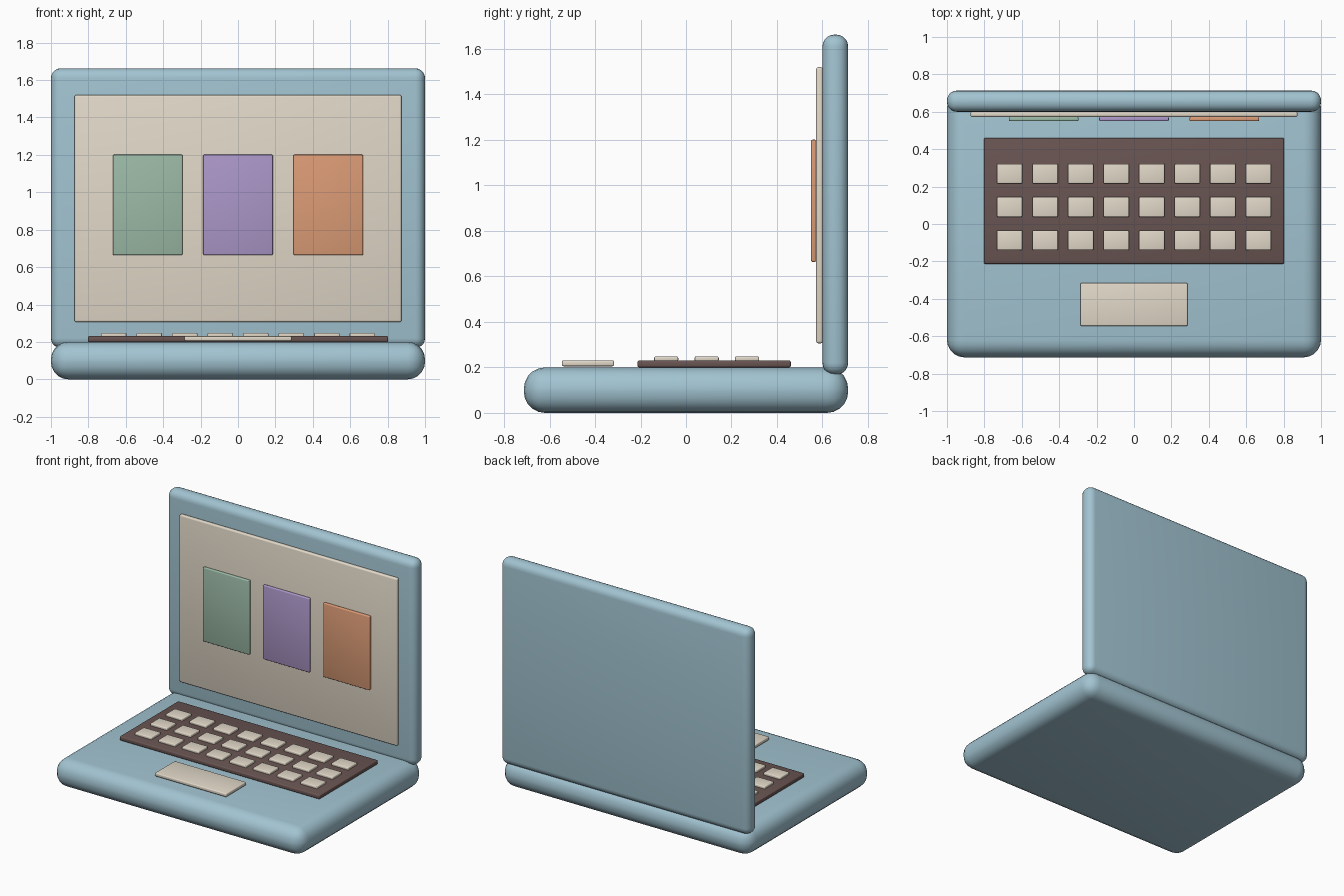
import bpy

if "Cube" in bpy.data.objects:
    bpy.data.objects.remove(bpy.data.objects["Cube"])


def material(name, rgb):
    m = bpy.data.materials.new(name)
    m.diffuse_color = (*rgb, 1)
    m.use_nodes = True
    m.node_tree.nodes["Principled BSDF"].inputs["Base Color"].default_value = m.diffuse_color
    return m


BLUE = material("blue", (0.36, 0.55, 0.64))
CREAM = material("cream", (0.76, 0.69, 0.58))
BROWN = material("brown", (0.14, 0.09, 0.085))
GREEN = material("green", (0.33, 0.49, 0.38))
PURPLE = material("purple", (0.41, 0.31, 0.58))
ORANGE = material("orange", (0.71, 0.33, 0.18))


def box(name, lo, hi, mat, bevel, segments=3):
    """Rounded box between two opposite corners."""
    bpy.ops.mesh.primitive_cube_add(
        size=1, location=[(a + b) / 2 for a, b in zip(lo, hi)])
    ob = bpy.context.object
    ob.name = name
    ob.scale = [b - a for a, b in zip(lo, hi)]
    bpy.ops.object.transform_apply(location=False, rotation=False, scale=True)
    mod = ob.modifiers.new("bevel", 'BEVEL')
    mod.width = bevel
    mod.segments = segments
    bpy.ops.object.modifier_apply(modifier=mod.name)
    bpy.ops.object.shade_smooth_by_angle()
    ob.data.materials.append(mat)
    return ob


# Body and upright lid
box("base", (-1, -0.713, 0), (1, 0.713, 0.2), BLUE, 0.093, 5)
box("lid", (-1, 0.6, 0.168), (1, 0.713, 1.663), BLUE, 0.052, 5)

# Screen with three tiles
box("screen", (-0.874, 0.572, 0.306), (0.874, 0.602, 1.52), CREAM, 0.01)
for name, x, mat in (("left_tile", -0.483, GREEN), ("middle_tile", 0, PURPLE),
                     ("right_tile", 0.483, ORANGE)):
    box(name, (x - 0.186, 0.55, 0.664), (x + 0.186, 0.572, 1.201), mat, 0.006)

# Keyboard tray, keys and trackpad
box("keyboard_tray", (-0.803, -0.213, 0.2), (0.803, 0.461, 0.231), BROWN, 0.008)
for row in range(3):
    for col in range(8):
        x, y = (col - 3.5) * 0.19, 0.091 + (row - 1) * 0.178
        box(f"key_{row}_{col}", (x - 0.068, y - 0.053, 0.226),
            (x + 0.068, y + 0.053, 0.248), CREAM, 0.006)
box("trackpad", (-0.287, -0.545, 0.205), (0.287, -0.316, 0.231), CREAM, 0.007)
